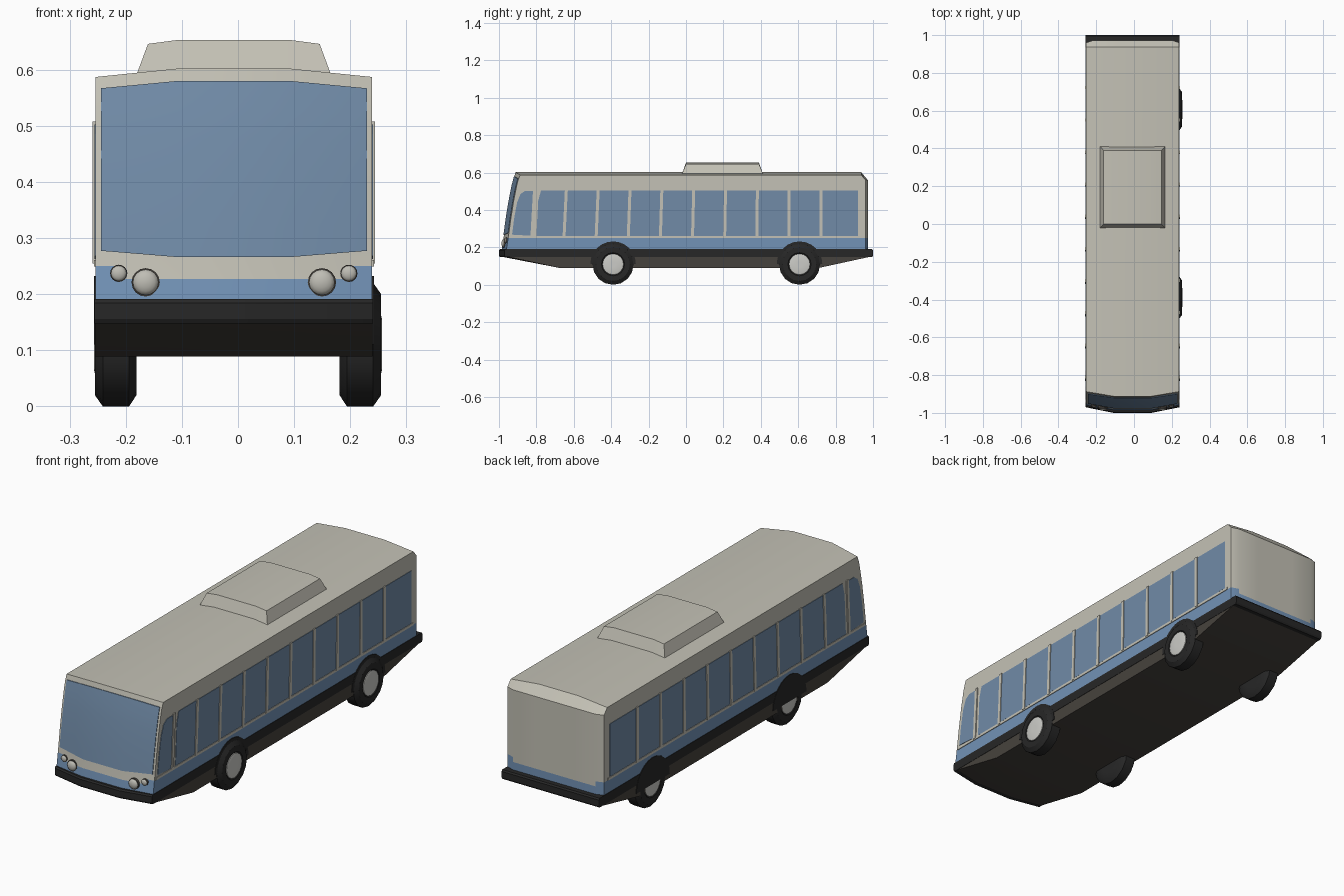
import bpy, bmesh, math
from mathutils import Matrix, Vector

if "Cube" in bpy.data.objects:
    bpy.data.objects.remove(bpy.data.objects["Cube"])

CX = -0.0075      # the body sits slightly off the wheel centre line
HW = 0.2465       # body half width


def material(name, r, g, b):
    m = bpy.data.materials.new(name)
    m.diffuse_color = (r, g, b, 1)
    m.use_nodes = True
    m.node_tree.nodes["Principled BSDF"].inputs["Base Color"].default_value = m.diffuse_color
    return m


CREAM = material("cream paint", 0.55, 0.535, 0.465)
BLUE = material("blue stripe", 0.17, 0.29, 0.47)
GLASS = material("blue glass", 0.165, 0.26, 0.39)
BLACK = material("black rubber", 0.02, 0.02, 0.02)
UNDER = material("dark underbody", 0.062, 0.055, 0.047)
HUB = material("hub grey", 0.60, 0.60, 0.57)
LAMP = material("lamp grey", 0.52, 0.51, 0.46)


def finish(name, bm, mats, angle=30):
    bmesh.ops.recalc_face_normals(bm, faces=bm.faces)
    me = bpy.data.meshes.new(name)
    bm.to_mesh(me)
    bm.free()
    for m in mats:
        me.materials.append(m)
    me.shade_smooth()
    me.set_sharp_from_angle(angle=math.radians(angle))
    ob = bpy.data.objects.new(name, me)
    bpy.context.collection.objects.link(ob)
    return ob


def level(xs, front, rear, z):
    """One ring: front points left to right and matching rear points."""
    return ([(CX + x, front(x), z(x)) for x in xs],
            [(CX + x, rear(x), z(x)) for x in xs])


def loft(name, levels, mats, angle=30, rule=None):
    """Closed solid through the rings, capped with strips from front to rear."""
    bm = bmesh.new()
    rings = [([bm.verts.new(p) for p in f], [bm.verts.new(p) for p in r]) for f, r in levels]
    for a, b in zip(rings, rings[1:]):
        ra, rb = a[0] + a[1][::-1], b[0] + b[1][::-1]
        n = len(ra)
        for i in range(n):
            bm.faces.new((ra[i], ra[(i + 1) % n], rb[(i + 1) % n], rb[i]))
    for f, r in (rings[0], rings[-1]):
        for i in range(len(f) - 1):
            bm.faces.new((f[i], f[i + 1], r[i + 1], r[i]))
    if rule:
        for f in bm.faces:
            f.material_index = rule(f.calc_center_median())
    return finish(name, bm, mats, angle)


def prism(name, pts, x0, x1, mat, angle=30):
    """Side plate: a (y, z) outline extruded from x0 to x1."""
    bm = bmesh.new()
    a = [bm.verts.new((x0, y, z)) for y, z in pts]
    b = [bm.verts.new((x1, y, z)) for y, z in pts]
    n = len(pts)
    bm.faces.new(a)
    bm.faces.new(b[::-1])
    for i in range(n):
        bm.faces.new((a[i], a[(i + 1) % n], b[(i + 1) % n], b[i]))
    return finish(name, bm, [mat], angle)


def lathe(name, profile, sides, matrix, mat, angle=30):
    """Spin (offset, radius) points round the local x axis."""
    bm = bmesh.new()
    rings = []
    for x, r in profile:
        rings.append([bm.verts.new(matrix @ Vector((x, r * math.cos(t), r * math.sin(t))))
                      for t in (2 * math.pi * k / sides for k in range(sides))])
    for a, b in zip(rings, rings[1:]):
        for i in range(sides):
            bm.faces.new((a[i], a[(i + 1) % sides], b[(i + 1) % sides], b[i]))
    bm.faces.new(rings[0])
    bm.faces.new(rings[-1])
    return finish(name, bm, [mat], angle)


def bow(x):
    return min(1, max(0, (abs(x) - 0.1) / (HW - 0.1)))


FRONT = [(0.19, -0.985), (0.26, -0.974), (0.35, -0.962), (0.45, -0.946), (0.53, -0.930), (0.60, -0.912)]


def front_y(x, z):
    y = FRONT[0][1] if z <= FRONT[0][0] else FRONT[-1][1]
    for (z0, y0), (z1, y1) in zip(FRONT, FRONT[1:]):
        if z0 <= z <= z1:
            y = y0 + (y1 - y0) * (z - z0) / (z1 - z0)
    return y + 0.025 * bow(x)


# Body shell with crowned roof, sloping front and painted lower stripe
xs = [-HW, -0.21, -0.1, 0.1, 0.21, HW]
rear_y = lambda x: 0.972 - (0.012 if abs(x) > 0.22 else 0)
rings = [level(xs, lambda x: front_y(x, z), rear_y, lambda x: z)
         for z in (0.188, 0.227, 0.25, 0.3, 0.36, 0.45, 0.53, 0.56)]
rings.append(level(xs, lambda x: front_y(x, 0.6), lambda x: 0.937,
                   lambda x: 0.602 - 0.015 * bow(x)))
loft("body", rings, [CREAM, BLUE], 35,
     lambda c: int(c.z < 0.227 or (c.z < 0.25 and abs(c.x - CX) > 0.21)))

# Bumper strip around the whole bus
bx = [-0.2485, -0.1, 0.1, 0.2485]
loft("bumper_strip", [level(bx, lambda x: -1 + s + 0.03 * bow(x), lambda x: 1 - s, lambda x: z)
                      for z, s in ((0.148, 0.005), (0.156, 0), (0.184, 0), (0.191, 0.005))], [BLACK])

# Underbody tapering up at both ends
ux = [-0.247, -0.1, 0.1, 0.247]
loft("underbody", [level(ux, lambda x: -0.67, lambda x: 0.705, lambda x: 0.089),
                   level(ux, lambda x: -0.985 + 0.03 * bow(x), lambda x: 0.985, lambda x: 0.15)], [UNDER])

# Roof unit
loft("roof_unit", [level([-0.173, -0.1, 0.1, 0.173], lambda x: -0.022, lambda x: 0.412, lambda x: 0.592),
                   level([-0.153, -0.1, 0.1, 0.153], lambda x: 0.0, lambda x: 0.39,
                         lambda x: 0.653 if abs(x) < 0.12 else 0.646)], [CREAM], 35)

# Windscreen plate following the front
wx = [-0.237, -0.1, 0.1, 0.237]
screen = []
for k in range(7):
    zf = lambda x: (0.266 + 0.012 * bow(x)) * (1 - k / 6) + (0.58 - 0.014 * bow(x)) * k / 6
    screen.append(level(wx, lambda x: front_y(x, zf(x)) - 0.003,
                        lambda x: front_y(x, zf(x)) + 0.004, zf))
loft("windscreen", screen, [GLASS])

# Side windows, pillars, trim and wheel arches on both sides
WHEELS = {"front": -0.39, "rear": 0.607}
for side, s in (("left", -1), ("right", 1)):
    wall = CX + s * HW
    inner = wall - s * 0.003
    prism(side + "_window_band", [(-0.80, 0.262), (0.92, 0.262), (0.92, 0.505), (-0.775, 0.505), (-0.79, 0.45)],
          inner, wall + s * 0.002, GLASS)
    prism(side + "_quarter_window", [(-0.93, 0.268), (-0.825, 0.262), (-0.818, 0.502), (-0.86, 0.502),
                                     (-0.885, 0.485), (-0.903, 0.44), (-0.918, 0.36)],
          inner, wall + s * 0.002, GLASS)
    prism(side + "_trim", [(-0.945, 0.249), (0.935, 0.249), (0.935, 0.261), (-0.945, 0.261)],
          inner, wall + s * 0.003, CREAM)
    for i in range(10):
        y = -0.817 + 0.171 * i
        lean = 0.007 * (1 - i / 9)
        prism(f"{side}_pillar_{i + 1}", [(y - lean - 0.008, 0.255), (y - lean + 0.008, 0.255),
                                         (y + lean + 0.008, 0.508), (y + lean - 0.008, 0.508)],
              inner, wall + s * 0.005, CREAM)
    for end, y in WHEELS.items():
        prism(f"{side}_{end}_arch", [(y + 0.122 * math.cos(t), 0.11 + 0.122 * math.sin(t))
                                     for t in (math.pi * k / 12 for k in range(13))],
              inner, wall + s * 0.003, BLACK)

        # Wheels: bevelled tyre and pale hub
        m = Matrix.Translation((s * 0.181, y, 0.11)) @ Matrix.Diagonal((s, 1, 1, 1))
        lathe(f"{side}_{end}_tyre", [(0, 0.055), (0, 0.09), (0.013, 0.11), (0.060, 0.11),
                                     (0.074, 0.09), (0.074, 0.062), (0.069, 0.056)], 16, m, BLACK, 35)
        lathe(f"{side}_{end}_hub", [(0.06, 0.056), (0.073, 0.056), (0.0755, 0.046), (0.0755, 0.015)],
              16, m, HUB, 25)

    # Headlamps: large inner and small outer domes with dark rims
    for kind, x, z, r in (("inner", 0.157, 0.221, 0.023), ("outer", 0.205, 0.237, 0.014)):
        m = Matrix.Translation((CX + s * x, front_y(x, z), z)) @ Matrix.Rotation(-math.pi / 2, 4, 'Z')
        lathe(f"{side}_{kind}_lamp_rim", [(-0.01, r * 1.1), (0.005, r * 1.1), (0.006, r * 0.9)], 16, m, UNDER)
        lathe(f"{side}_{kind}_lamp", [(-0.005, r)] + [(0.005 + 0.5 * r * math.sin(t), r * math.cos(t))
                                                     for t in (0, 0.4, 0.8, 1.15, 1.45)], 16, m, LAMP, 60)
